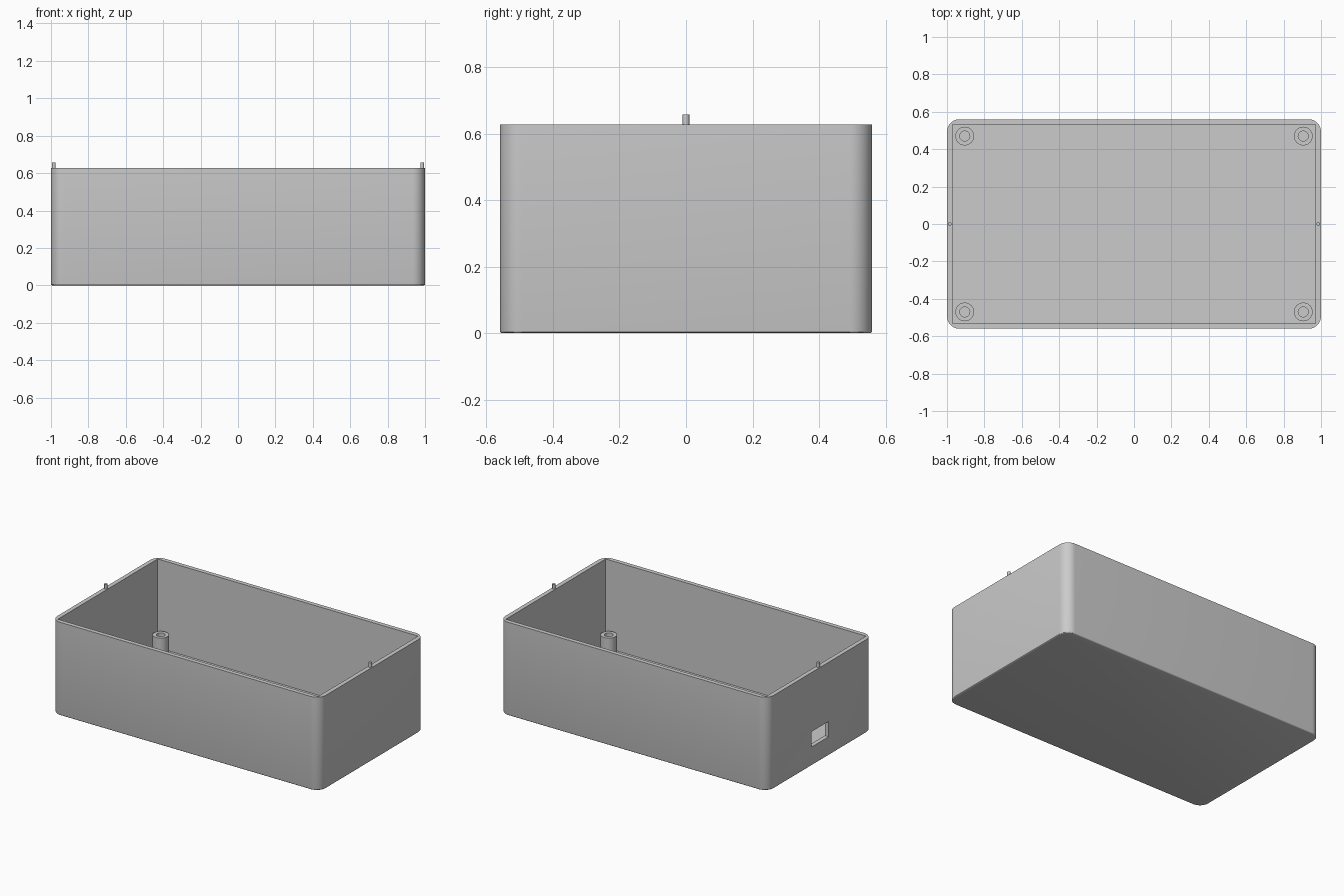
import bpy
import bmesh
import math
from mathutils import Matrix, Vector

default_cube = bpy.data.objects.get("Cube")
if default_cube:
    bpy.data.objects.remove(default_cube, do_unlink=True)

WIDTH, DEPTH, HEIGHT = 2.0, 1.12, 0.627
WALL, FLOOR = 0.029, 0.03
CORNER, FOOT = 0.067, 0.007

grey = bpy.data.materials.new("plain grey")
grey.use_nodes = True
grey.diffuse_color = (0.6, 0.6, 0.6, 1)
grey.node_tree.nodes["Principled BSDF"].inputs["Base Color"].default_value = grey.diffuse_color


def finish(name, bm):
    """Turn a bmesh into a named grey object."""
    bmesh.ops.recalc_face_normals(bm, faces=bm.faces)
    mesh = bpy.data.meshes.new(name)
    bm.to_mesh(mesh)
    bm.free()
    mesh.materials.append(grey)
    obj = bpy.data.objects.new(name, mesh)
    bpy.context.collection.objects.link(obj)
    return obj


def box(low, high):
    """Box bmesh between two opposite corners."""
    low, high = Vector(low), Vector(high)
    bm = bmesh.new()
    place = Matrix.Translation((low + high) / 2) @ Matrix.Diagonal((high - low).to_4d())
    bmesh.ops.create_cube(bm, size=1, matrix=place)
    return bm


def lathe(name, profile, x, y, steps=32):
    """Spin a radius/height profile around a vertical axis at x, y."""
    bm = bmesh.new()
    verts = [bm.verts.new((r, 0, z)) for r, z in profile]
    edges = [bm.edges.new(pair) for pair in zip(verts, verts[1:])]
    bmesh.ops.spin(bm, geom=verts + edges, axis=(0, 0, 1), cent=(0, 0, 0),
                   angle=math.tau, steps=steps, use_duplicate=False)
    bmesh.ops.remove_doubles(bm, verts=bm.verts, dist=0.0001)
    bmesh.ops.translate(bm, verts=bm.verts, vec=(x, y, 0))
    obj = finish(name, bm)
    smooth(obj)
    return obj


def smooth(obj):
    bpy.ops.object.select_all(action="DESELECT")
    obj.select_set(True)
    bpy.context.view_layer.objects.active = obj
    bpy.ops.object.shade_smooth_by_angle(angle=math.radians(30))


def cut(obj, cutter):
    """Subtract the cutter from the object, then discard it."""
    cutter.hide_render = True
    mod = obj.modifiers.new("cut", "BOOLEAN")
    mod.operation, mod.solver, mod.object = "DIFFERENCE", "EXACT", cutter
    bpy.context.view_layer.objects.active = obj
    bpy.ops.object.modifier_apply(modifier=mod.name)
    bpy.data.objects.remove(cutter, do_unlink=True)


# Outer body: rounded upright corners, then a tiny rounding under the base
bm = box((-WIDTH / 2, -DEPTH / 2, 0), (WIDTH / 2, DEPTH / 2, HEIGHT))
upright = [e for e in bm.edges if abs(e.verts[0].co.z - e.verts[1].co.z) > 0.1]
bmesh.ops.bevel(bm, geom=upright, offset=CORNER, segments=12, profile=0.5, affect="EDGES")
base = [e for e in bm.edges if all(v.co.z < 0.001 for v in e.verts)]
bmesh.ops.bevel(bm, geom=base, offset=FOOT, segments=3, profile=0.5, affect="EDGES")
case = finish("case_body", bm)

# Square-cornered cavity and the port opening through the side wall
inner_x, inner_y = WIDTH / 2 - WALL, DEPTH / 2 - WALL
cut(case, finish("cavity", box((-inner_x, -inner_y, FLOOR), (inner_x, inner_y, HEIGHT + 0.2))))
cut(case, finish("port", box((-1.1, -0.09, 0.125), (-0.9, 0.09, 0.228))))
smooth(case)

# Hollow screw posts in the corners, and alignment pegs on the short rims
for side, x in (("right", -1), ("left", 1)):
    for end, y in (("front", -1), ("back", 1)):
        lathe(f"screw_post_{end}_{side}",
              [(0.05, FLOOR - 0.01), (0.05, 0.158), (0.027, 0.158), (0.027, FLOOR - 0.01)],
              x * 0.905, y * 0.47)
    lathe(f"rim_peg_{side}", [(0.01, HEIGHT - 0.01), (0.01, 0.658), (0, 0.658)],
          x * 0.985, 0, steps=20)
